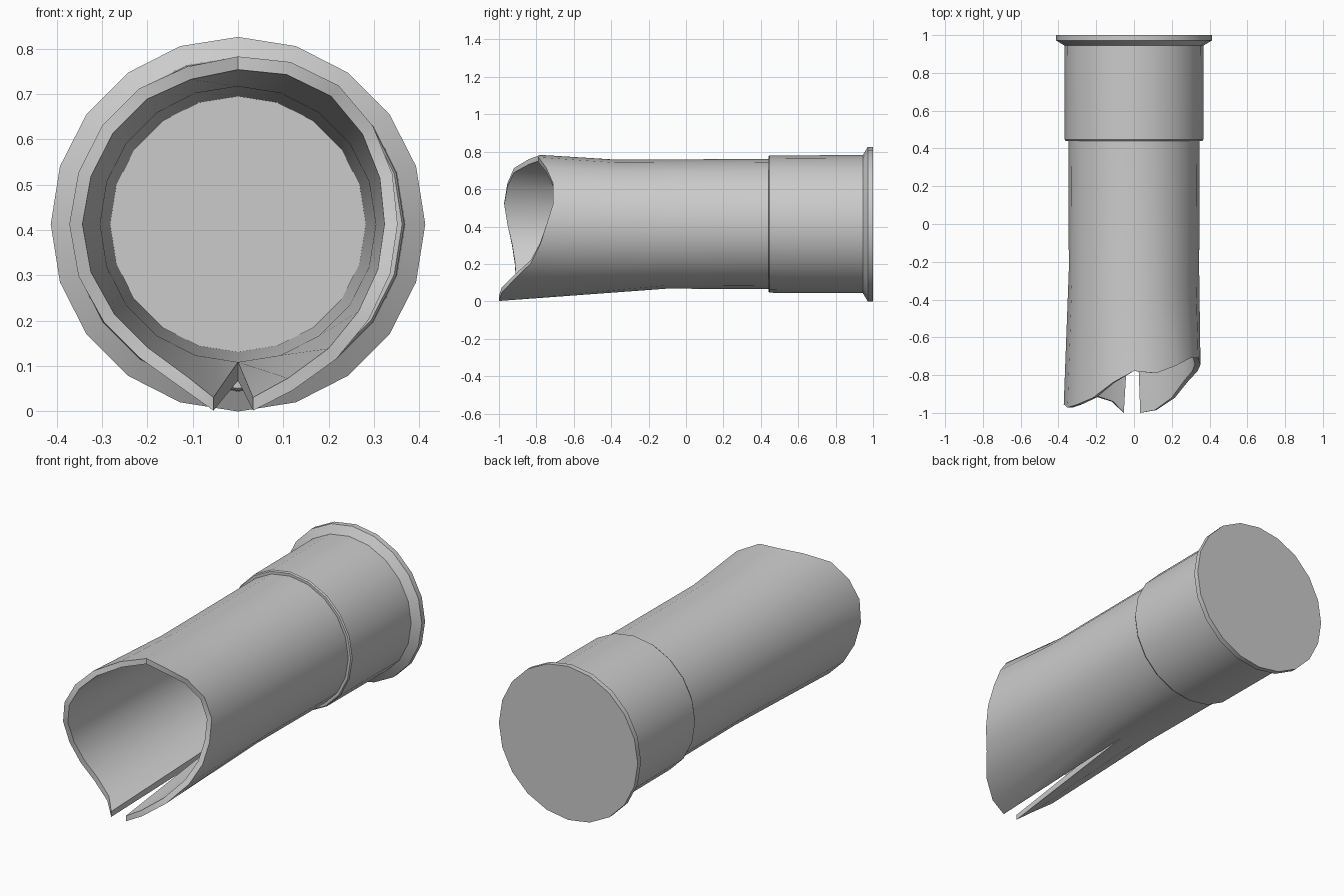
import bpy, bmesh
from math import sin, cos, radians

if "Cube" in bpy.data.objects:
    bpy.data.objects.remove(bpy.data.objects["Cube"])

N = 20          # sides of the tube
CZ = 0.413      # height of the axis


def point(a, r, y):
    return (r * sin(a), y, CZ + r * cos(a))


def finish(bm, name, angle):
    bmesh.ops.recalc_face_normals(bm, faces=bm.faces)
    me = bpy.data.meshes.new(name)
    bm.to_mesh(me)
    bm.free()
    ob = bpy.data.objects.new(name, me)
    bpy.context.collection.objects.link(ob)
    bpy.ops.object.select_all(action='DESELECT')
    ob.select_set(True)
    bpy.context.view_layer.objects.active = ob
    bpy.ops.object.shade_smooth_by_angle(angle=radians(angle))
    return ob


# Metal base with flared rim: (y, radius) profile turned about the y axis
bm = bmesh.new()
profile = [(0.44, 0.343), (0.44, 0.362), (0.447, 0.367), (0.945, 0.369),
           (0.972, 0.413), (1.0, 0.413)]
rings = [[bm.verts.new(point(radians(360 / N * i), r, y)) for i in range(N)]
         for y, r in profile]
for a, b in zip(rings, rings[1:]):
    for i in range(N):
        j = (i + 1) % N
        bm.faces.new((a[i], a[j], b[j], b[i]))
bm.faces.new(rings[-1])
finish(bm, "base_cap", 30)

# Torn tube: mouth depth and radius per column, from the slit round to the slit
mouth_y = [-1.0, -0.94, -0.91, -0.915, -0.93, -0.955, -0.972, -0.955, -0.92, -0.84,
           -0.778, -0.79, -0.75, -0.71, -0.71, -0.745, -0.78, -0.83, -0.92, -0.985, -1.0]
mouth_r = [0.411, 0.384, 0.366, 0.366, 0.37, 0.372, 0.37, 0.37, 0.37, 0.365,
           0.37, 0.376, 0.378, 0.368, 0.358, 0.352, 0.353, 0.357, 0.368, 0.386, 0.411]
slit_x = {0: -0.054, N: 0.033}

bm = bmesh.new()
outer_end, outer_mid, outer_lip, inner_lip, inner_mid, inner_end = cols = [[] for _ in range(6)]
for i in range(N + 1):
    a = radians(-180 + 360 / N * i)
    mid_y = -0.24 - 0.14 * cos(a)
    lip = [list(point(a, mouth_r[i] - t, mouth_y[i])) for t in (0, 0.029)]
    if i in slit_x:
        for p in lip:
            p[0] = slit_x[i]
    outer_lip.append(bm.verts.new(lip[0]))
    inner_lip.append(bm.verts.new(lip[1]))
    shared = ((outer_end, 0.348, 0.46), (outer_mid, 0.345, mid_y),
              (inner_mid, 0.304, mid_y), (inner_end, 0.282, 0.9))
    for ring, r, y in shared:
        ring.append(ring[0] if i == N else bm.verts.new(point(a, r, y)))
for p, q in zip(cols, cols[1:]):
    for i in range(N):
        bm.faces.new((p[i], p[i + 1], q[i + 1], q[i]))
# Slit walls and inner floor
for i in (0, N):
    bm.faces.new((outer_mid[i], outer_lip[i], inner_lip[i], inner_mid[i]))
bm.faces.new(inner_end[:N])
finish(bm, "torn_tube", 35)
